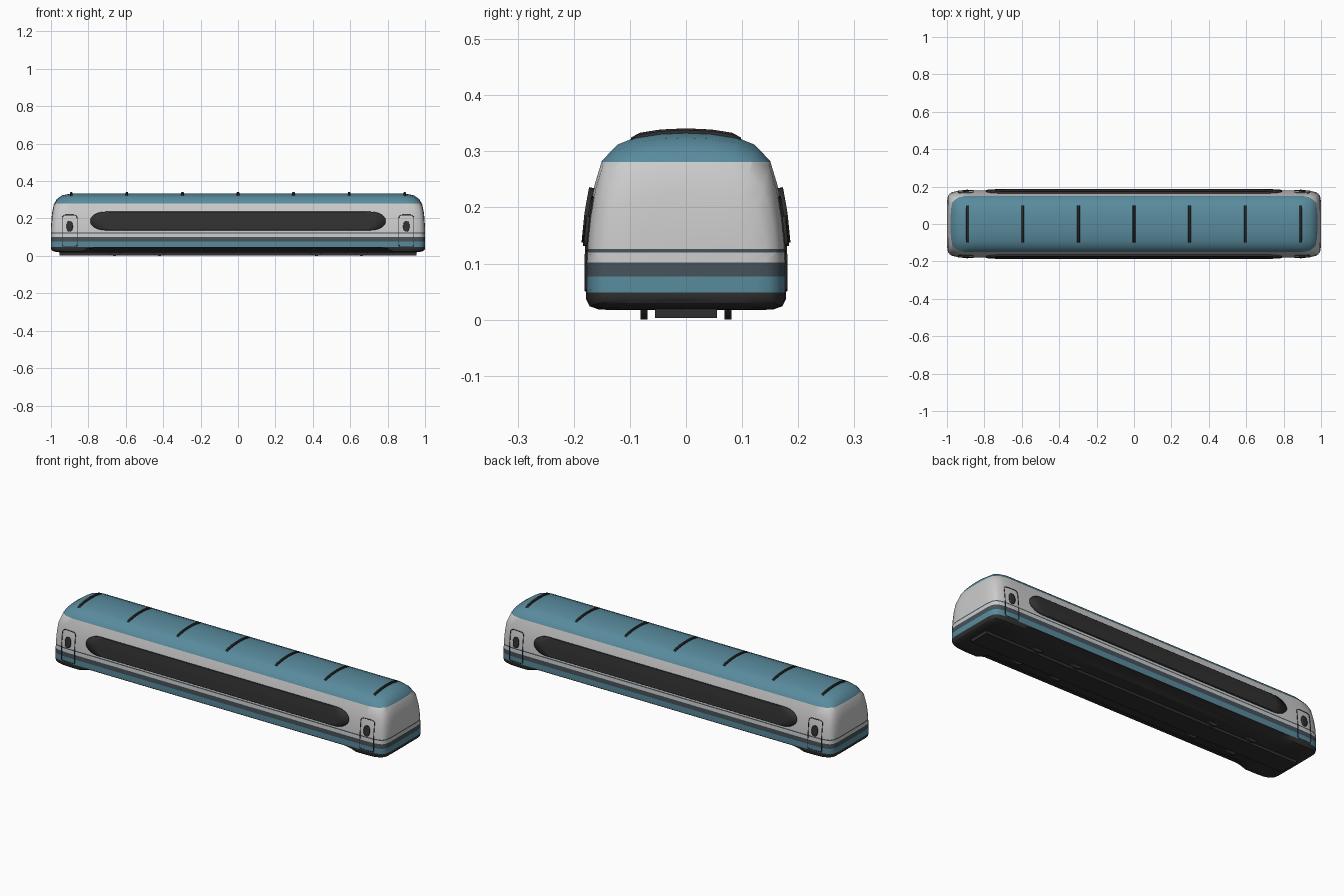
import bpy, bmesh, math
from mathutils import Vector
from mathutils.bvhtree import BVHTree

if "Cube" in bpy.data.objects:
    bpy.data.objects.remove(bpy.data.objects["Cube"])

def material(name, rgb):
    m = bpy.data.materials.new(name)
    m.diffuse_color = (*rgb, 1)
    m.use_nodes = True
    m.node_tree.nodes["Principled BSDF"].inputs["Base Color"].default_value = m.diffuse_color
    return m

DARK = material("charcoal", (0.03, 0.03, 0.03))
TEAL = material("teal", (0.10, 0.26, 0.34))
SLATE = material("slate", (0.06, 0.085, 0.105))
PALE = material("pale_grey", (0.6, 0.6, 0.6))

def finish(bm, name, mats, angle=30):
    me = bpy.data.meshes.new(name)
    bmesh.ops.recalc_face_normals(bm, faces=bm.faces)
    bm.to_mesh(me)
    bm.free()
    ob = bpy.data.objects.new(name, me)
    bpy.context.collection.objects.link(ob)
    for m in mats:
        me.materials.append(m)
    bpy.ops.object.select_all(action='DESELECT')
    ob.select_set(True)
    bpy.context.view_layer.objects.active = ob
    bpy.ops.object.shade_smooth_by_angle(angle=math.radians(angle))
    return ob

# Body shell: half cross-section (y, z) lofted along x, shrinking at the ends
HALF = [(0, .017), (.12, .017), (.155, .018), (.172, .024), (.178, .036), (.179, .06),
        (.179, .10), (.177, .14), (.172, .19), (.163, .24), (.15, .283), (.122, .312),
        (.09, .325), (.045, .332), (0, .334)]
SECTION = HALF + [(-y, z) for y, z in HALF[-2:0:-1]]
# x, width scale, height scale, skirt lift
STATIONS = [(0, 1, 1, 1), (.77, 1, 1, 1), (.80, 1, 1, .6), (.83, 1, 1, 0), (.89, 1, 1, 0),
            (.94, .987, .965, 0), (.97, .955, .89, 0), (.985, .91, .79, 0),
            (.995, .83, .62, 0), (1.0, .67, .36, 0)]
stations = [(-x, a, b, c) for x, a, b, c in STATIONS[:0:-1]] + STATIONS

bm = bmesh.new()
rings = []
for x, sy, sz, lift in stations:
    ring = []
    for y, z in SECTION:
        if abs(y) > .13 and z < .05:
            z += lift * (.046 - z) * .8
        ring.append(bm.verts.new((x, y * sy, .05 + (z - .05) * sz)))
    rings.append(ring)
n = len(SECTION)
for a, b in zip(rings, rings[1:]):
    for i in range(n):
        bm.faces.new((a[i], a[(i + 1) % n], b[(i + 1) % n], b[i]))
bm.faces.new(rings[0])
bm.faces.new(rings[-1])
surface = BVHTree.FromBMesh(bm)

# Painted bands cut into the shell by height
BANDS = [(.048, 0), (.077, 1), (.102, 2), (.120, 3), (.126, 2), (.281, 3), (1, 1)]
for z, _ in BANDS[:-1]:
    bmesh.ops.bisect_plane(bm, geom=bm.verts[:] + bm.edges[:] + bm.faces[:],
                           plane_co=(0, 0, z), plane_no=(0, 0, 1))
for f in bm.faces:
    zc = f.calc_center_median().z
    f.material_index = next(i for top, i in BANDS if zc < top)
finish(bm, "car_body", [DARK, TEAL, SLATE, PALE])

def on_side(x, z, s, off):
    hit = surface.ray_cast(Vector((x, s, z)), Vector((0, -s, 0)))[0]
    return Vector((x, hit.y + s * off, z))

def side_panel(name, xc, zc, a, b, corner, s, thick, cols):
    """Rounded glass panel that follows the body side."""
    bm = bmesh.new()
    rows = []
    for i in range(15):
        t = -math.cos(math.pi * i / 14)
        w = a - corner + corner * math.sqrt(max(0, 1 - t * t))
        rows.append([bm.verts.new(on_side(xc + w * (2 * j / cols - 1), zc + b * t, s, thick / 4))
                     for j in range(cols + 1)])
    for p, q in zip(rows, rows[1:]):
        for j in range(cols):
            bm.faces.new((p[j], p[j + 1], q[j + 1], q[j]))
    ob = finish(bm, name, [DARK])
    mod = ob.modifiers.new("thickness", 'SOLIDIFY')
    mod.thickness, mod.offset = thick, 0

def door_seam(name, xc, s):
    """Thin rounded-rectangle seam around a door."""
    x0, z0, z1, r = .04, .052, .218, .016
    outline = []
    for cx, cz, a0, rr in ((x0 - r, z1 - r, 0, r), (r - x0, z1 - r, 90, r),
                           (.006 - x0, z0 + .006, 180, .006), (x0 - .006, z0 + .006, 270, .006)):
        for k in range(5):
            a = math.radians(a0 + k * 22.5)
            outline.append((cx + rr * math.cos(a), cz + rr * math.sin(a)))
    pts = []
    for (xa, za), (xb, zb) in zip(outline, outline[1:] + outline[:1]):
        steps = max(1, int(math.hypot(xb - xa, zb - za) / .012))
        pts += [on_side(xc + xa + (xb - xa) * k / steps, za + (zb - za) * k / steps, s, .0005)
                for k in range(steps)]
    cu = bpy.data.curves.new(name, 'CURVE')
    cu.dimensions = '3D'
    cu.bevel_depth, cu.bevel_resolution = .002, 1
    sp = cu.splines.new('POLY')
    sp.points.add(len(pts) - 1)
    for p, co in zip(sp.points, pts):
        p.co = (*co, 1)
    sp.use_cyclic_u = True
    cu.materials.append(DARK)
    bpy.context.collection.objects.link(bpy.data.objects.new(name, cu))

# Windows and doors on both sides
for s, side in ((-1, "front"), (1, "back")):
    side_panel(f"{side}_window_band", 0, .186, .79, .049, .08, s, .012, 24)
    for e, end in ((-1, "left"), (1, "right")):
        door_seam(f"{side}_{end}_door_seam", e * .9, s)
        side_panel(f"{side}_{end}_door_window", e * .9, .158, .017, .027, .012, s, .008, 4)

# Roof ribs
for k in range(-3, 4):
    x = k * .297
    bm = bmesh.new()
    loops = []
    for j in range(13):
        y = -.098 + .196 * j / 12
        z = surface.ray_cast(Vector((x, y, 1)), Vector((0, 0, -1)))[0].z
        top = z + (.003 if j in (0, 12) else .007)
        loops.append([bm.verts.new((x + dx, y, h)) for dx, h in
                      ((-.007, z - .006), (-.007, top - .003), (-.004, top),
                       (.004, top), (.007, top - .003), (.007, z - .006))])
    for p, q in zip(loops, loops[1:]):
        for i in range(6):
            bm.faces.new((p[i], p[(i + 1) % 6], q[(i + 1) % 6], q[i]))
    bm.faces.new(loops[0])
    bm.faces.new(loops[-1])
    finish(bm, f"roof_rib_{k + 4}", [DARK])

# Underframe box
bm = bmesh.new()
bmesh.ops.create_cube(bm, size=1)
bmesh.ops.scale(bm, vec=(1.91, .11, .022), verts=bm.verts)
bmesh.ops.translate(bm, vec=(0, 0, .014), verts=bm.verts)
finish(bm, "underframe", [DARK])

# Wheels, mostly hidden in the floor
for x in (-.66, -.42, .42, .66):
    for s in (-1, 1):
        bpy.ops.mesh.primitive_cylinder_add(vertices=32, radius=.045, depth=.012,
            location=(x, s * .075, .045), rotation=(math.pi / 2, 0, 0))
        wheel = bpy.context.object
        wheel.name = "wheel"
        wheel.data.materials.append(DARK)
        bpy.ops.object.shade_smooth_by_angle(angle=math.radians(30))
